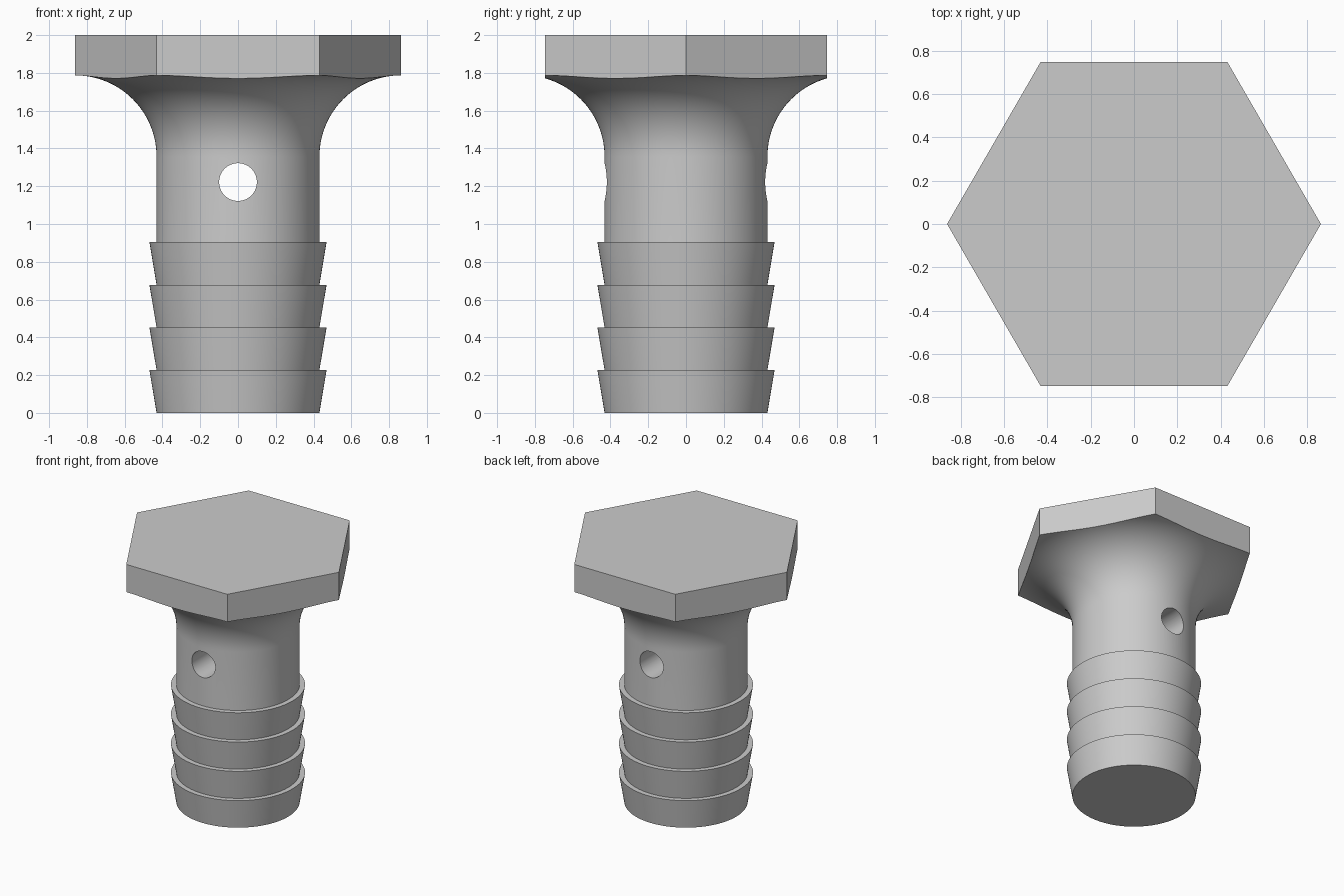
import bpy, bmesh
from math import sin, cos, pi, radians
from mathutils import Matrix

if "Cube" in bpy.data.objects:
    bpy.data.objects.remove(bpy.data.objects["Cube"])

SHAFT, BARB, CORNER = 0.431, 0.469, 0.862
PITCH, BARBS = 0.226, 4
HEAD_BOTTOM, TOP = 1.787, 2.0
SEGMENTS = 128

grey = bpy.data.materials.new("plain grey")
grey.use_nodes = True
colour = (0.6, 0.6, 0.6, 1)
grey.diffuse_color = colour
grey.node_tree.nodes["Principled BSDF"].inputs["Base Color"].default_value = colour


def make_object(name, bm):
    bmesh.ops.recalc_face_normals(bm, faces=bm.faces)
    mesh = bpy.data.meshes.new(name)
    bm.to_mesh(mesh)
    bm.free()
    mesh.materials.append(grey)
    obj = bpy.data.objects.new(name, mesh)
    bpy.context.collection.objects.link(obj)
    return obj


def lathe(name, profile):
    """Closed solid of revolution with flat end caps."""
    bm = bmesh.new()
    rings = [[bm.verts.new((r * cos(2 * pi * i / SEGMENTS), r * sin(2 * pi * i / SEGMENTS), z))
              for i in range(SEGMENTS)] for r, z in profile]
    for low, high in zip(rings, rings[1:]):
        for i in range(SEGMENTS):
            j = (i + 1) % SEGMENTS
            bm.faces.new((low[i], low[j], high[j], high[i]))
    bm.faces.new(rings[0])
    bm.faces.new(rings[-1])
    return make_object(name, bm)


def prism(name, sides, radius, length, matrix):
    bm = bmesh.new()
    bmesh.ops.create_cone(bm, cap_ends=True, segments=sides, radius1=radius,
                          radius2=radius, depth=length, matrix=matrix)
    return make_object(name, bm)


def carve(target, cutter, operation):
    cutter.hide_render = True
    mod = target.modifiers.new(operation.lower(), "BOOLEAN")
    mod.operation, mod.object, mod.solver = operation, cutter, "EXACT"
    bpy.context.view_layer.objects.active = target
    bpy.ops.object.modifier_apply(modifier=mod.name)
    bpy.data.objects.remove(cutter)


# Barbed stem
profile = []
for k in range(BARBS):
    profile += [(SHAFT, k * PITCH), (BARB, (k + 1) * PITCH)]
profile.append((SHAFT, BARBS * PITCH))

# Quarter-round flare under the head, run out past the hexagon
flare = CORNER - SHAFT
for k in range(25):
    a = pi / 2 * k / 24
    profile.append((CORNER - flare * cos(a), HEAD_BOTTOM - flare + flare * sin(a)))
profile += [(1.0, HEAD_BOTTOM), (1.0, TOP + 0.1)]
plug = lathe("barbed_hex_plug", profile)

# Hexagonal head trims the flare
hexagon = prism("hex_trim", 6, CORNER, TOP + 0.2,
                Matrix.Translation((0, 0, TOP / 2 - 0.1)) @ Matrix.Rotation(radians(30), 4, "Z"))
# Point the corners along x
if abs(max(v.co.x for v in hexagon.data.vertices) - CORNER) > 0.01:
    hexagon.data.transform(Matrix.Rotation(radians(30), 4, "Z"))
carve(plug, hexagon, "INTERSECT")

# Cross hole from front to back
hole = prism("hole_cutter", 64, 0.1, 2,
             Matrix.Translation((0, 0, 1.222)) @ Matrix.Rotation(radians(90), 4, "X"))
carve(plug, hole, "DIFFERENCE")

# Smooth round surfaces, crisp edges
bpy.ops.object.select_all(action="DESELECT")
plug.select_set(True)
bpy.context.view_layer.objects.active = plug
bpy.ops.object.shade_smooth_by_angle(angle=radians(30))
